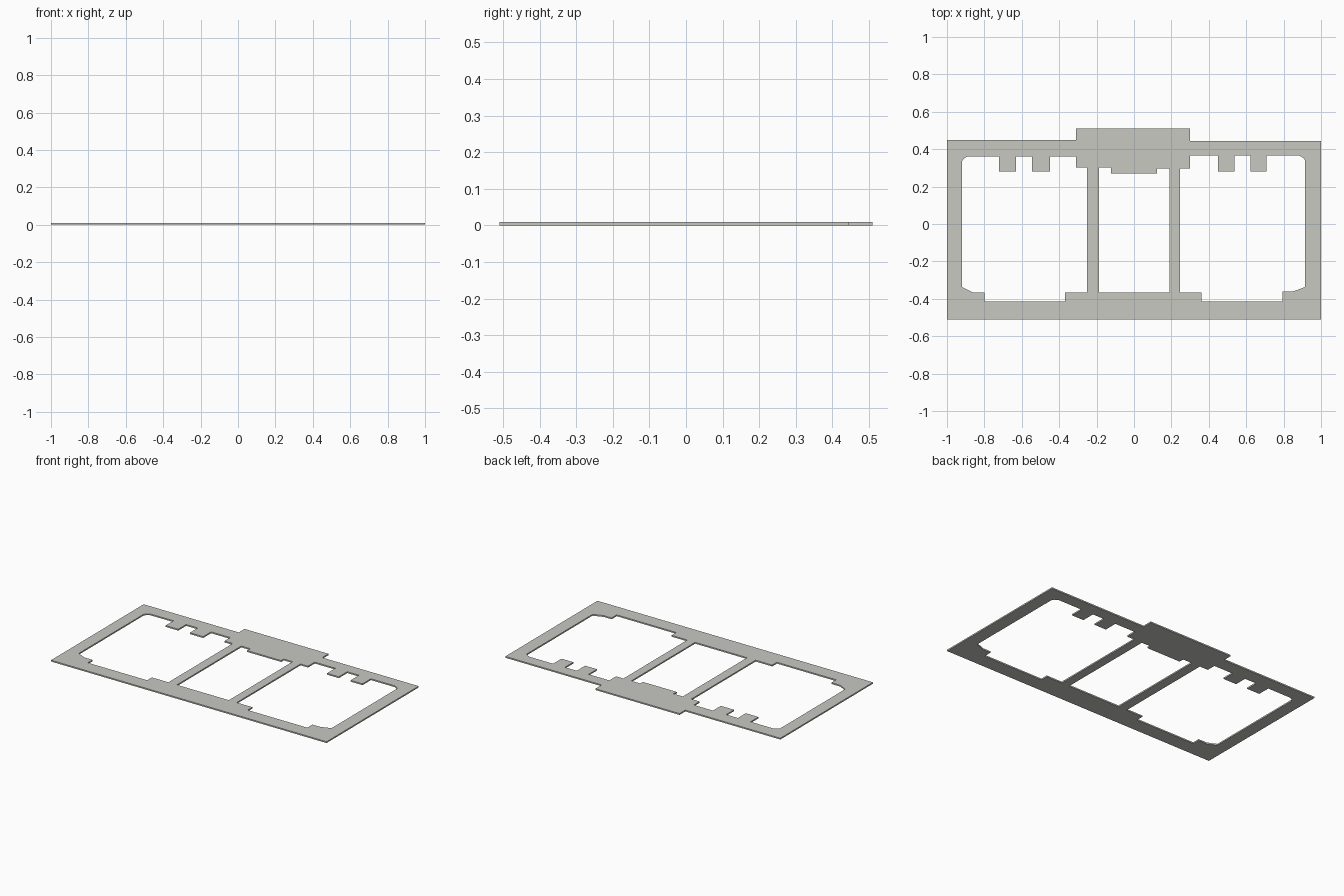
import bpy, bmesh

if "Cube" in bpy.data.objects:
    bpy.data.objects.remove(bpy.data.objects["Cube"])

THICK = 0.009

metal = bpy.data.materials.new("light warm grey")
metal.diffuse_color = (0.58, 0.58, 0.54, 1)
metal.use_nodes = True
metal.node_tree.nodes["Principled BSDF"].inputs["Base Color"].default_value = metal.diffuse_color

# Outer edge with the raised centre header
outer = [(-1, -0.51), (1, -0.51), (1, 0.445), (0.3, 0.445), (0.3, 0.51),
         (-0.31, 0.51), (-0.31, 0.45), (-1, 0.45)]

# Left opening with two hanging tabs and clipped corners
left = [(-0.92, 0.335), (-0.91, 0.35), (-0.89, 0.362),
        (-0.722, 0.362), (-0.722, 0.28), (-0.63, 0.28), (-0.63, 0.362),
        (-0.545, 0.362), (-0.545, 0.28), (-0.449, 0.28), (-0.449, 0.362),
        (-0.31, 0.362), (-0.31, 0.302), (-0.25, 0.302), (-0.25, -0.365),
        (-0.37, -0.365), (-0.37, -0.414), (-0.8, -0.414), (-0.8, -0.365),
        (-0.862, -0.365), (-0.92, -0.337)]

# Middle opening with the stepped header
middle = [(-0.188, -0.365), (0.189, -0.365), (0.189, 0.297), (0.124, 0.297),
          (0.124, 0.27), (-0.122, 0.27), (-0.122, 0.302), (-0.188, 0.302)]

# Right opening
right = [(0.915, 0.34), (0.905, 0.354), (0.88, 0.367),
         (0.708, 0.367), (0.708, 0.28), (0.622, 0.28), (0.622, 0.367),
         (0.536, 0.367), (0.536, 0.28), (0.45, 0.28), (0.45, 0.367),
         (0.3, 0.367), (0.3, 0.297), (0.246, 0.297), (0.246, -0.365),
         (0.36, -0.365), (0.36, -0.414), (0.793, -0.414), (0.793, -0.361),
         (0.85, -0.361), (0.915, -0.337)]

# Filled, extruded plate profile
curve = bpy.data.curves.new("plate_profile", 'CURVE')
curve.dimensions = '2D'
curve.fill_mode = 'BOTH'
curve.extrude = THICK / 2
for loop in (outer, left, middle, right):
    s = curve.splines.new('POLY')
    s.points.add(len(loop) - 1)
    for p, (x, y) in zip(s.points, loop):
        p.co = (x, y, 0, 1)
    s.use_cyclic_u = True
profile = bpy.data.objects.new("plate_profile", curve)
bpy.context.collection.objects.link(profile)
bpy.context.view_layer.update()

# Turn the profile into a clean flat-faced mesh standing on the ground
mesh = bpy.data.meshes.new_from_object(
    profile.evaluated_get(bpy.context.evaluated_depsgraph_get()))
bpy.data.objects.remove(profile)
bm = bmesh.new()
bm.from_mesh(mesh)
bmesh.ops.remove_doubles(bm, verts=bm.verts, dist=1e-5)
bmesh.ops.translate(bm, verts=bm.verts, vec=(0, 0, THICK / 2))
bmesh.ops.recalc_face_normals(bm, faces=bm.faces)
for f in bm.faces:
    f.smooth = False
    f.material_index = 0
bm.to_mesh(mesh)
bm.free()
mesh.materials.clear()
mesh.materials.append(metal)
mesh.name = "frame_plate"
bpy.context.collection.objects.link(bpy.data.objects.new("frame_plate", mesh))
